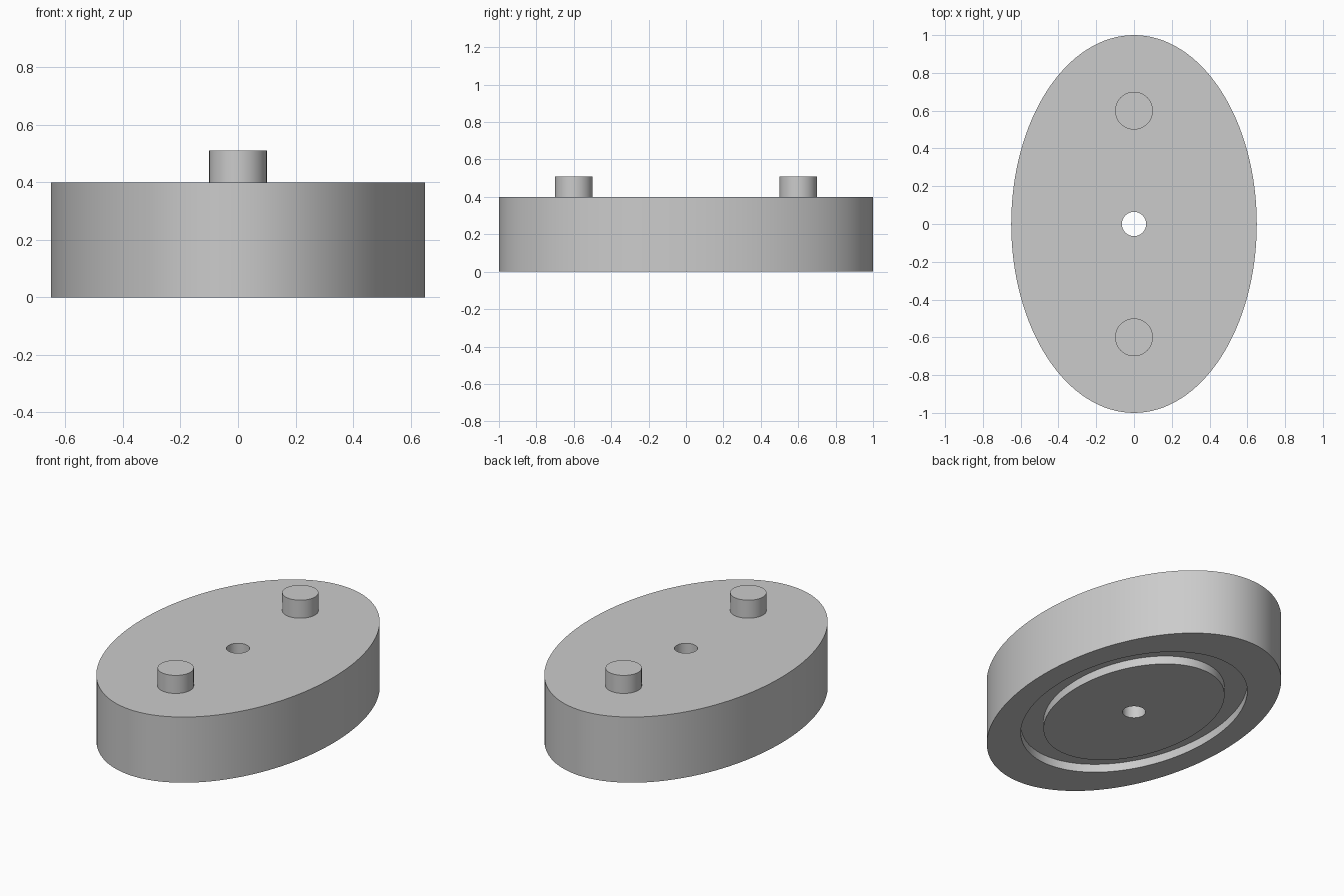
import bpy, bmesh, math

cube = bpy.data.objects.get("Cube")
if cube:
    bpy.data.objects.remove(cube, do_unlink=True)

SIDES = 128
HEIGHT, GROOVE = 0.4, 0.05

grey = bpy.data.materials.new("plain_grey")
grey.use_nodes = True
colour = (0.6, 0.6, 0.6, 1)
grey.diffuse_color = colour
grey.node_tree.nodes["Principled BSDF"].inputs["Base Color"].default_value = colour


def finish(obj):
    """Apply the material and smooth the curved walls, keeping rims sharp."""
    obj.data.materials.append(grey)
    bpy.ops.object.select_all(action="DESELECT")
    obj.select_set(True)
    bpy.context.view_layer.objects.active = obj
    bpy.ops.object.shade_smooth_by_angle(angle=math.radians(30))


def loft_rings(name, rings):
    """Join elliptical rings (x radius, y radius, z) into a closed loop of walls."""
    bm = bmesh.new()
    angles = [2 * math.pi * i / SIDES for i in range(SIDES)]
    loops = [[bm.verts.new((rx * math.cos(a), ry * math.sin(a), z)) for a in angles]
             for rx, ry, z in rings]
    for k, ring in enumerate(loops):
        other = loops[(k + 1) % len(loops)]
        for i in range(SIDES):
            j = (i + 1) % SIDES
            bm.faces.new((ring[i], other[i], other[j], ring[j]))
    bmesh.ops.recalc_face_normals(bm, faces=bm.faces)
    mesh = bpy.data.meshes.new(name)
    bm.to_mesh(mesh)
    bm.free()
    obj = bpy.data.objects.new(name, mesh)
    bpy.context.collection.objects.link(obj)
    finish(obj)


# Oval body with a centre bore and an oval groove in its underside
bore, outer = (0.064, 0.064), (0.65, 1.0)
groove_out, groove_in = (0.52, 0.75), (0.415, 0.6)
loft_rings("oval_body", [
    (*bore, HEIGHT), (*outer, HEIGHT), (*outer, 0),
    (*groove_out, 0), (*groove_out, GROOVE),
    (*groove_in, GROOVE), (*groove_in, 0), (*bore, 0),
])

# Two round pegs on the top
for name, y in (("front_peg", -0.6), ("back_peg", 0.6)):
    bpy.ops.mesh.primitive_cylinder_add(vertices=64, radius=0.1, depth=0.11,
                                        location=(0, y, HEIGHT + 0.055))
    peg = bpy.context.object
    peg.name = name
    finish(peg)
